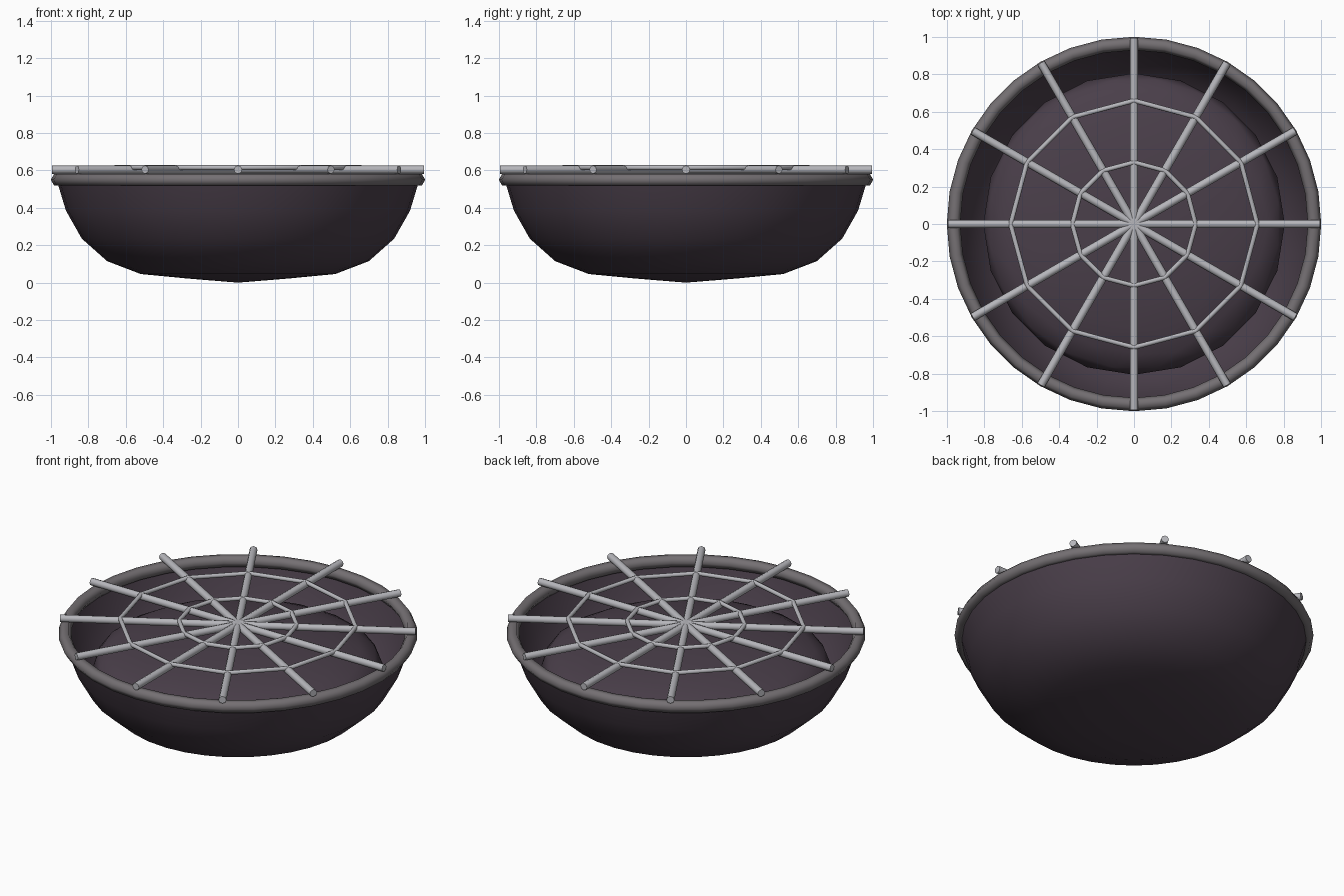
import bpy
import bmesh
from math import pi, radians

cube = bpy.data.objects.get("Cube")
if cube:
    bpy.data.objects.remove(cube, do_unlink=True)


def material(name, rgb):
    mat = bpy.data.materials.new(name)
    mat.use_nodes = True
    mat.diffuse_color = (*rgb, 1)
    mat.node_tree.nodes["Principled BSDF"].inputs["Base Color"].default_value = (*rgb, 1)
    return mat


charred = material("charred plum brown", (0.068, 0.049, 0.068))
iron = material("dark iron grey", (0.175, 0.16, 0.17))
steel = material("pale steel", (0.47, 0.47, 0.5))


def finish(obj, name, mat, angle=180):
    obj.name = name
    obj.data.materials.append(mat)
    bpy.ops.object.select_all(action='DESELECT')
    obj.select_set(True)
    bpy.context.view_layer.objects.active = obj
    bpy.ops.object.shade_smooth_by_angle(angle=radians(angle))
    return obj


def lathe(name, profile, mat, sides):
    # Spin a profile that starts on the axis
    bm = bmesh.new()
    verts = [bm.verts.new((r, 0, z)) for r, z in profile]
    edges = [bm.edges.new(pair) for pair in zip(verts, verts[1:])]
    bmesh.ops.spin(bm, geom=verts + edges, cent=(0, 0, 0), axis=(0, 0, 1),
                   angle=2 * pi, steps=sides, use_duplicate=False)
    bmesh.ops.remove_doubles(bm, verts=bm.verts, dist=0.0005)
    bmesh.ops.recalc_face_normals(bm, faces=bm.faces)
    if sum(f.normal.z for f in bm.faces) > 0:
        bmesh.ops.reverse_faces(bm, faces=bm.faces)
    mesh = bpy.data.meshes.new(name)
    bm.to_mesh(mesh)
    bm.free()
    obj = bpy.data.objects.new(name, mesh)
    bpy.context.collection.objects.link(obj)
    return finish(obj, name, mat)


def ring(name, radius, tube, z, sides, tube_sides, mat, angle=180):
    bpy.ops.mesh.primitive_torus_add(major_radius=radius, minor_radius=tube,
                                     major_segments=sides, minor_segments=tube_sides,
                                     location=(0, 0, z))
    return finish(bpy.context.object, name, mat, angle)


# Open bowl and its rolled rim
lathe("bowl", [(0, 0), (0.27, 0.022), (0.52, 0.046), (0.7, 0.115), (0.835, 0.235),
               (0.92, 0.385), (0.97, 0.55)], charred, 36)
ring("bowl_rim", 0.965, 0.036, 0.55, 36, 6, iron)

# Flattened bed of coals
bpy.ops.mesh.primitive_ico_sphere_add(subdivisions=3, radius=1)
bed = bpy.context.object
for v in bed.data.vertices:
    v.co = (v.co.x * 0.806, v.co.y * 0.806, 0.36 + v.co.z * 0.17)
finish(bed, "coal_bed", charred)

# Grate bars crossing the centre
for i in range(6):
    bpy.ops.mesh.primitive_cylinder_add(vertices=8, radius=0.022, depth=1.99,
                                        location=(0, 0, 0.604),
                                        rotation=(0, pi / 2, i * pi / 6))
    finish(bpy.context.object, f"grate_bar_{i + 1}", steel, 60)

# Twelve-sided grate rings joining the bars
ring("inner_grate_ring", 0.33, 0.013, 0.615, 12, 8, steel, 50)
ring("outer_grate_ring", 0.66, 0.013, 0.615, 12, 8, steel, 50)
